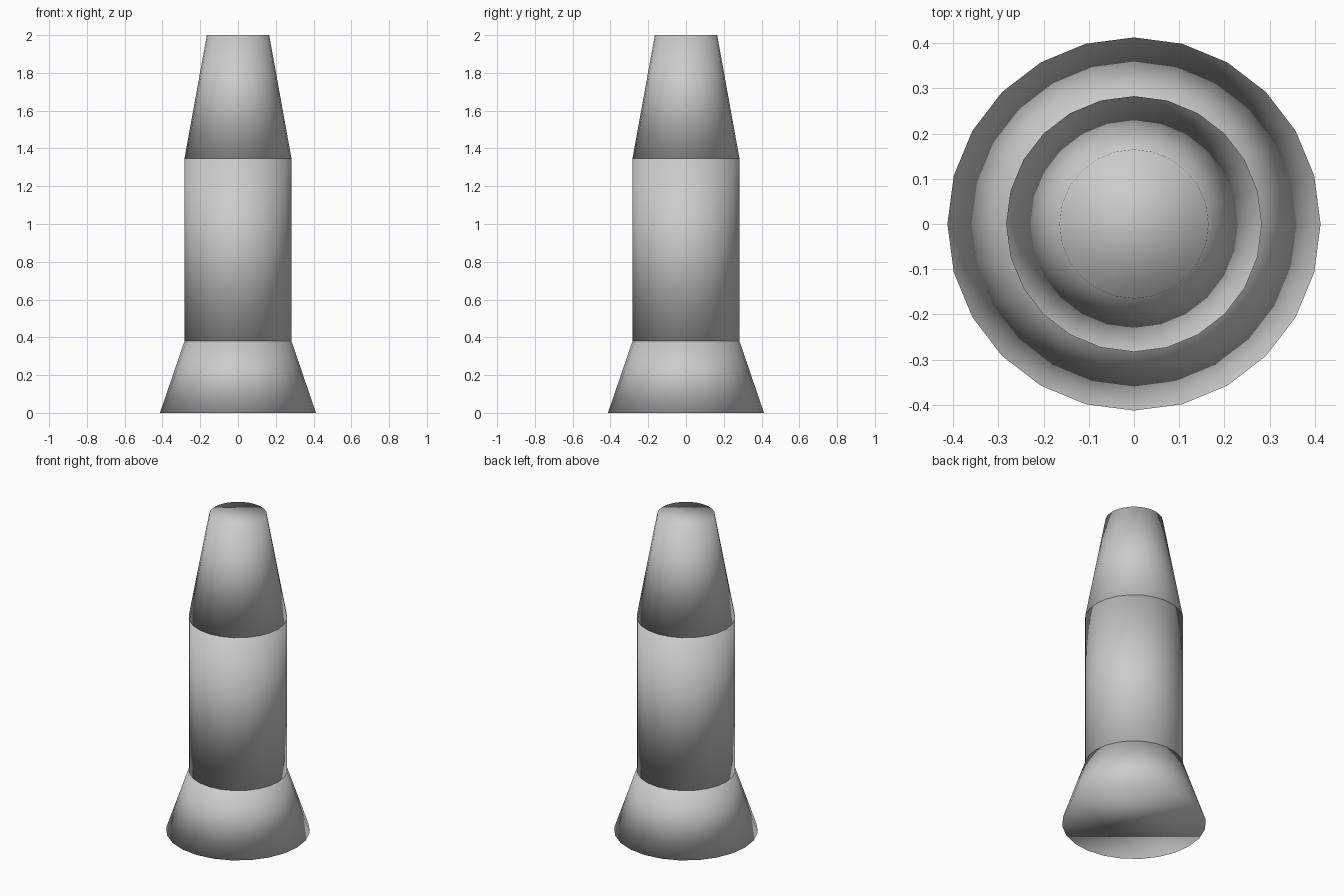
import bpy

if "Cube" in bpy.data.objects:
    bpy.data.objects.remove(bpy.data.objects["Cube"])

# Single plain grey for the whole model
grey = bpy.data.materials.new("light grey")
grey.diffuse_color = (0.6, 0.6, 0.6, 1.0)
grey.use_nodes = True
grey.node_tree.nodes["Principled BSDF"].inputs["Base Color"].default_value = grey.diffuse_color


def section(name, r_bottom, r_top, z_bottom, z_top):
    """Closed, smooth-shaded 24-sided round section between two heights."""
    bpy.ops.mesh.primitive_cone_add(
        vertices=24, radius1=r_bottom, radius2=r_top,
        depth=z_top - z_bottom, location=(0, 0, (z_bottom + z_top) / 2))
    ob = bpy.context.object
    ob.name = name
    ob.data.materials.append(grey)
    # Caps share the smooth normals of the walls
    bpy.ops.object.shade_smooth()
    return ob


# Flared base, straight body and tapered nose, stacked
section("flared_base", 0.413, 0.283, 0.0, 0.381)
section("body", 0.283, 0.283, 0.381, 1.348)
section("tapered_nose", 0.283, 0.165, 1.348, 2.0)
